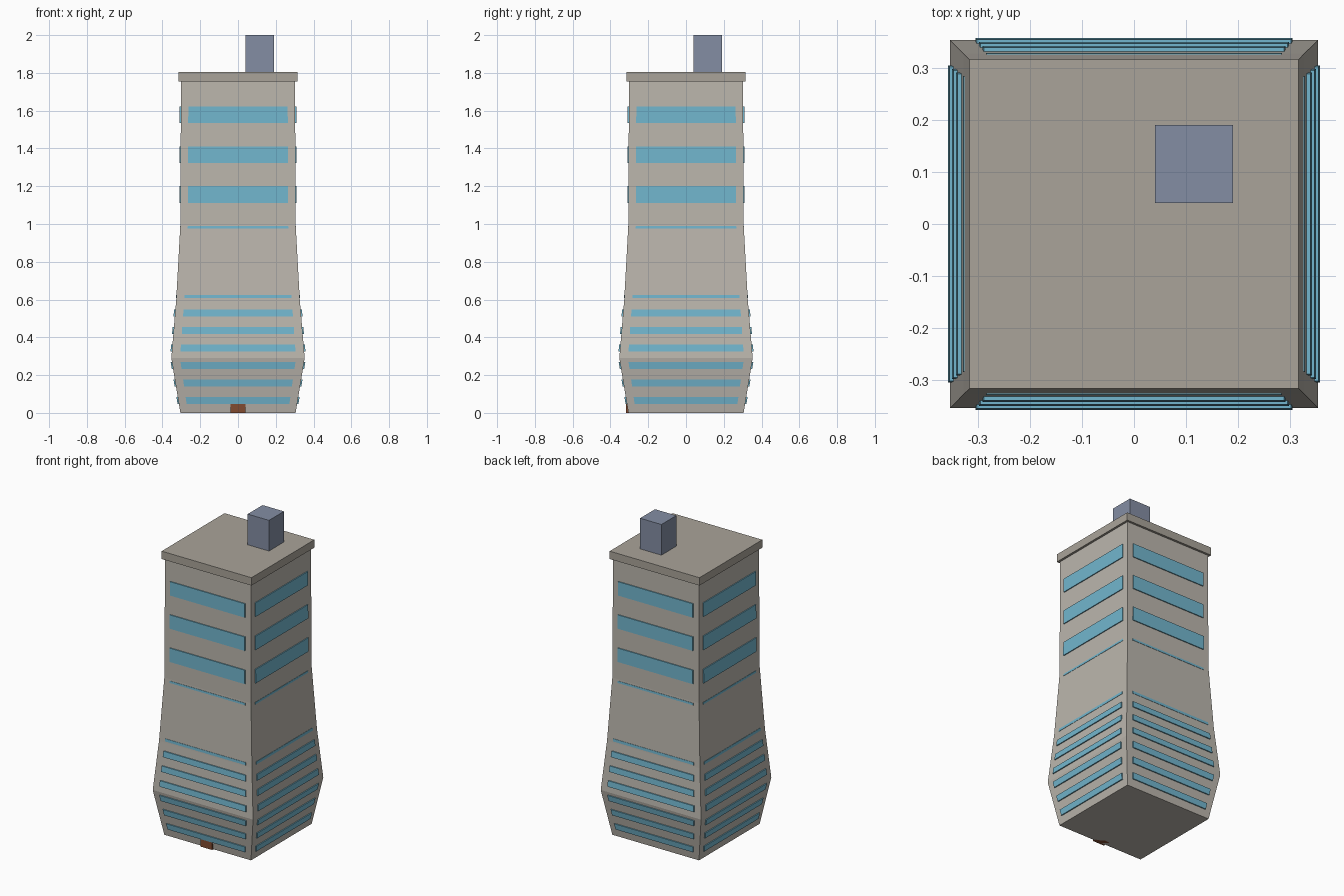
import bpy, bmesh
from math import pi
from mathutils import Matrix

if "Cube" in bpy.data.objects:
    bpy.data.objects.remove(bpy.data.objects["Cube"])


def material(name, rgb):
    m = bpy.data.materials.new(name)
    m.diffuse_color = (*rgb, 1)
    m.use_nodes = True
    m.node_tree.nodes["Principled BSDF"].inputs["Base Color"].default_value = m.diffuse_color
    return m


STONE = material("stone", (0.50, 0.47, 0.42))
ROOF = material("roof_stone", (0.40, 0.37, 0.32))
GLASS = material("glass", (0.17, 0.47, 0.62))
BROWN = material("door_brown", (0.22, 0.07, 0.03))
SLATE = material("slate", (0.23, 0.27, 0.37))

# Half-width of the tower at each height
PROFILE = [(0, 0.305), (0.29, 0.353), (0.60, 0.327), (1.0, 0.305), (1.755, 0.302)]


def half_width(z):
    for (z0, w0), (z1, w1) in zip(PROFILE, PROFILE[1:]):
        if z <= z1:
            return w0 + (w1 - w0) * (z - z0) / (z1 - z0)
    return PROFILE[-1][1]


def finish(name, bm, mat):
    bmesh.ops.recalc_face_normals(bm, faces=bm.faces)
    me = bpy.data.meshes.new(name)
    bm.to_mesh(me)
    bm.free()
    me.materials.append(mat)
    ob = bpy.data.objects.new(name, me)
    bpy.context.collection.objects.link(ob)


def box(name, lo, hi, mat):
    bm = bmesh.new()
    bmesh.ops.create_cube(bm, size=1)
    for v in bm.verts:
        v.co = [(l + h) / 2 + c * (h - l) for l, h, c in zip(lo, hi, v.co)]
    finish(name, bm, mat)


# Tower body: square rings lofted up the profile
bm = bmesh.new()
rings = [[bm.verts.new((sx * w, sy * w, z))
          for sx, sy in ((-1, -1), (1, -1), (1, 1), (-1, 1))] for z, w in PROFILE]
for a, b in zip(rings, rings[1:]):
    for i in range(4):
        j = (i + 1) % 4
        bm.faces.new((a[i], a[j], b[j], b[i]))
bm.faces.new(rings[0])
bm.faces.new(rings[-1])
finish("tower_body", bm, STONE)


# Window bands: slabs that follow the wall slope on all four sides
def window_band(name, z0, z1, out):
    for k in range(4):
        bm = bmesh.new()
        bmesh.ops.create_cube(bm, size=2)
        for v in bm.verts:
            z = z1 if v.co.z > 0 else z0
            w = half_width(z)
            v.co = (v.co.x * w * 0.87, -(w + (out if v.co.y < 0 else -0.01)), z)
        bm.transform(Matrix.Rotation(k * pi / 2, 4, 'Z'))
        finish(f"{name}_{k + 1}", bm, GLASS)


for i in range(6):
    z = 0.048 + i * 0.0927
    window_band(f"lower_window_{i + 1}", z, z + 0.037, 0.007)
for i in range(3):
    z = 1.112 + i * 0.211
    window_band(f"upper_window_{i + 1}", z, z + 0.088, 0.006)
window_band("thin_window_low", 0.608, 0.625, 0.002)
window_band("thin_window_high", 0.977, 0.99, 0.002)

# Door, roof slab and rooftop shaft
box("door", (-0.04, -0.318, 0), (0.04, -0.27, 0.08), BROWN)
box("roof_slab", (-0.316, -0.316, 1.755), (0.316, 0.316, 1.805), ROOF)
box("rooftop_shaft", (0.04, 0.04, 1.80), (0.19, 0.19, 2.0), SLATE)
